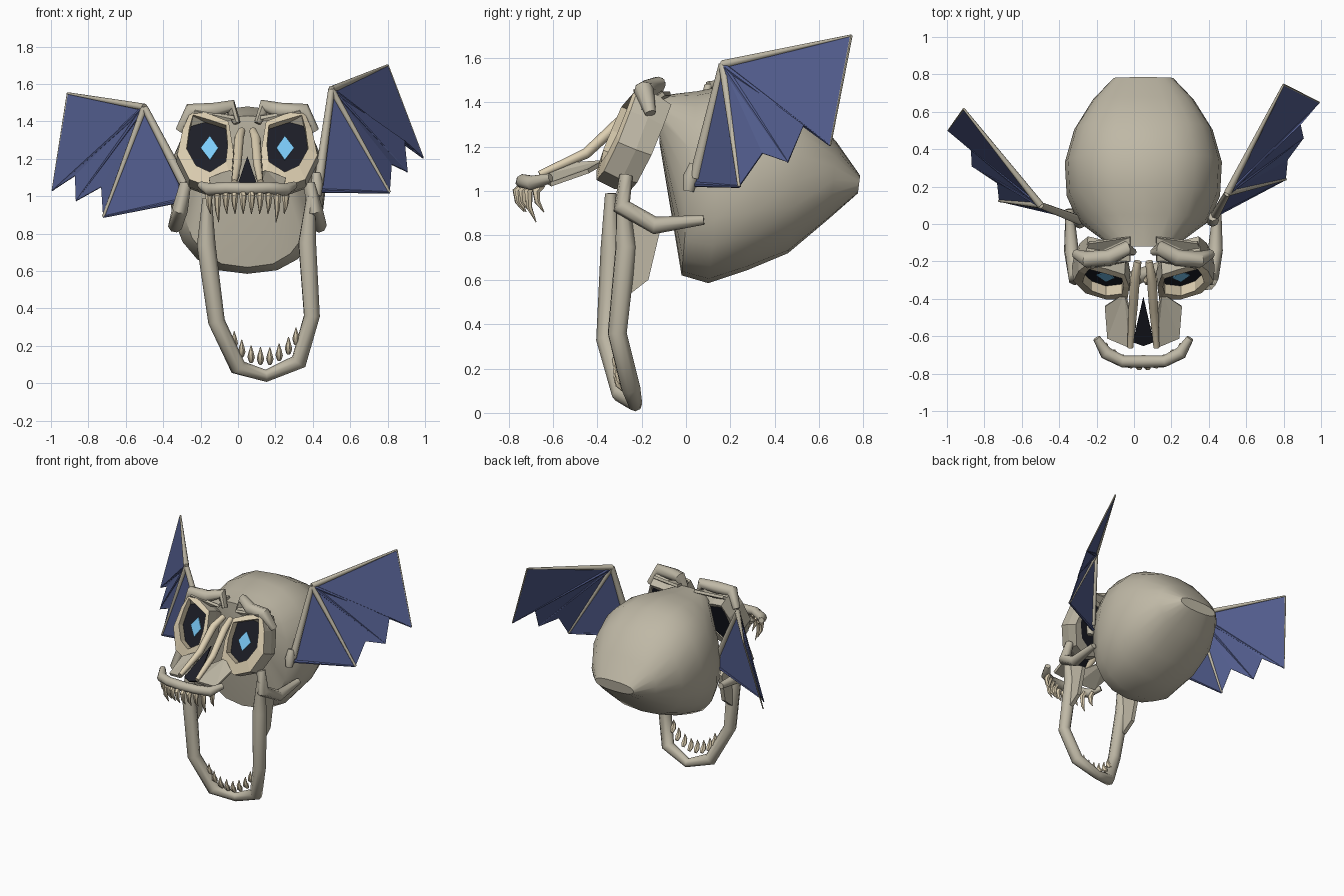
import bpy, bmesh, math
from mathutils import Vector as V

if "Cube" in bpy.data.objects:
    bpy.data.objects.remove(bpy.data.objects["Cube"])

CX = 0.05  # skull centre line


def mat(name, *c):
    m = bpy.data.materials.new(name)
    m.diffuse_color = (*c, 1)
    m.use_nodes = True
    m.node_tree.nodes["Principled BSDF"].inputs["Base Color"].default_value = m.diffuse_color
    return m


BONE = mat("bone", 0.52, 0.48, 0.38)
CREAM = mat("pale_bone", 0.72, 0.62, 0.44)
DARK = mat("dark", 0.012, 0.013, 0.02)
BLUE = mat("membrane", 0.085, 0.11, 0.27)
GLOW = mat("glow", 0.2, 0.6, 0.95)


def finish(name, bm, m, smooth=None):
    bmesh.ops.recalc_face_normals(bm, faces=bm.faces)
    me = bpy.data.meshes.new(name)
    bm.to_mesh(me)
    bm.free()
    ob = bpy.data.objects.new(name, me)
    bpy.context.collection.objects.link(ob)
    me.materials.append(m)
    if smooth:
        bpy.ops.object.select_all(action='DESELECT')
        ob.select_set(True)
        bpy.context.view_layer.objects.active = ob
        bpy.ops.object.shade_smooth_by_angle(angle=math.radians(smooth))
    return ob


def loft(name, rings, m, caps=True, smooth=None):
    bm = bmesh.new()
    vs = [[bm.verts.new(p) for p in r] for r in rings]
    n = len(vs[0])
    for a, b in zip(vs, vs[1:]):
        for i in range(n):
            bm.faces.new((a[i], a[(i + 1) % n], b[(i + 1) % n], b[i]))
    if caps:
        bm.faces.new(vs[0])
        bm.faces.new(vs[-1])
    return finish(name, bm, m, smooth)


def tube(name, pts, radii, m=BONE, n=8):
    pts = [V(p) for p in pts]
    if not isinstance(radii, (list, tuple)):
        radii = [radii] * len(pts)
    rings, side = [], None
    for i, p in enumerate(pts):
        t = (pts[min(i + 1, len(pts) - 1)] - pts[max(i - 1, 0)]).normalized()
        if side is None:
            side = t.orthogonal()
        side = (side - t * side.dot(t)).normalized()
        up = t.cross(side)
        rings.append([p + radii[i] * (side * math.cos(k * math.tau / n) + up * math.sin(k * math.tau / n))
                      for k in range(n)])
    return loft(name, rings, m, smooth=50)


def plate(name, pts, m, thick=0.012, fan=False):
    bm = bmesh.new()
    vs = [bm.verts.new(p) for p in pts]
    if fan:
        for a, b in zip(vs[1:], vs[2:]):
            bm.faces.new((vs[0], a, b))
    else:
        bm.faces.new(vs)
    ob = finish(name, bm, m)
    mod = ob.modifiers.new("thickness", 'SOLIDIFY')
    mod.thickness = thick
    mod.offset = 0
    return ob


# cranium: stations (top y, top z, bottom y, bottom z, half width)
rings = []
for ty, tz, by, bz, w in [(-.12, 1.43, -.12, 1.22, .17), (.05, 1.45, -.02, .62, .35), (.2, 1.48, .1, .585, .41),
                          (.38, 1.46, .28, .645, .42), (.55, 1.37, .46, .72, .37), (.68, 1.22, .65, .88, .27),
                          (.785, 1.07, .775, .99, .16)]:
    ring = []
    for k in range(20):
        a = k * math.tau / 20
        c, s = math.cos(a), math.sin(a)
        x = math.copysign(abs(c) ** .8, c) * w
        t = (1 + math.copysign(abs(s) ** .9, s)) / 2
        ring.append((CX + x, by + (ty - by) * t, bz + (tz - bz) * t))
    rings.append(ring)
loft("cranium", rings, BONE, smooth=40)

OUTER = [(.1, 1.4), (.2, 1.44), (.3, 1.46), (.345, 1.36), (.375, 1.22), (.31, 1.09), (.2, 1.05), (.085, 1.09), (.075, 1.25)]
HOLE = [(.115, 1.375), (.19, 1.4), (.29, 1.43), (.31, 1.36), (.325, 1.25), (.275, 1.16), (.2, 1.125), (.115, 1.18), (.105, 1.27)]

for s, side in ((-1, "left"), (1, "right")):
    def P(x, y, z):
        return V((CX + s * x, y, z))

    def face(outline, d, k=1.0):
        # point on the leaning eye plane, pushed back by d
        return [P(.21 + (x - .21) * k,
                  -.315 + (z - 1.26) * .42 + (x - .2) * .15 + d,
                  1.26 + (z - 1.26) * k - .4 * d) for x, z in outline]

    # eye socket with rim, dark cup and glowing pupil
    loft(f"{side}_socket_shell", [face(OUTER, 0), face(OUTER, .08, 1.04), face(OUTER, .15, .95), face(HOLE, .15)], BONE, False)
    loft(f"{side}_socket_rim", [face(HOLE, .05), face(HOLE, -.012), face(OUTER, 0)], CREAM, False)
    loft(f"{side}_eye_cup", [face(HOLE, .04), face(HOLE, .145)], DARK)
    plate(f"{side}_pupil", face([(.2, 1.335), (.25, 1.27), (.2, 1.205), (.155, 1.27)], .03), GLOW, .006)

    # brow ridge
    tube(f"{side}_brow", [P(.36, -.16, 1.35), P(.3, -.19, 1.455), P(.18, -.18, 1.455), P(.09, -.13, 1.48), P(.055, -.15, 1.39)],
         [.025, .045, .045, .04, .02])
    plate(f"{side}_brow_shelf", [P(.34, -.2, 1.37), P(.29, -.1, 1.44), P(.07, -.07, 1.44), P(.07, -.2, 1.42), P(.28, -.23, 1.46)], BONE, .02, True)

    # cheek arch
    tube(f"{side}_cheek_arch", [P(.33, -.27, 1.07), P(.36, -.29, .93), P(.385, -.14, .845), P(.395, .08, .87)],
         [.03, .043, .04, .022])

    # nose bridge and upper jaw plates
    tube(f"{side}_nose_bone", [P(.03, -.2, 1.35), P(.045, -.3, 1.31), P(.055, -.45, 1.17), P(.07, -.66, 1.075)],
         [.02, .026, .024, .016], CREAM)
    plate(f"{side}_upper_jaw_plate", [P(.1, -.37, 1.13), P(.205, -.44, 1.09), P(.19, -.61, 1.03), P(.07, -.66, 1.06), P(.045, -.55, 1.12)], BONE, .02, True)

# nose cavity
plate("nose_cavity", [(CX, -.39, 1.21), (CX + .055, -.63, 1.05), (CX, -.65, 1.04), (CX - .055, -.63, 1.05)], DARK, .01)

# upper jaw rim
tube("upper_jaw_rim", [(CX + x, y, z) for x, y, z in
                       [(-.25, -.61, 1.06), (-.2, -.69, 1.035), (-.11, -.735, 1.045), (0, -.735, 1.04),
                        (.11, -.735, 1.045), (.2, -.69, 1.035), (.25, -.61, 1.06)]],
     [.02, .035, .032, .034, .032, .035, .02])

# upper teeth
for i in range(10):
    u = -1 + 2 * i / 9
    x, y = .205 * u, -.755 + .09 * u * u
    ln = .16 if i in (1, 8) else .115
    tube(f"upper_tooth_{i}", [(CX + x, y + .02, 1.03), (CX + x, y - .01, 1.0), (CX + x, y - .005, 1.02 - ln * .6), (CX + x * .96, y + .025, 1.02 - ln)],
         [.016, .02, .013, .002], CREAM, 6)

# lower jaw, hanging open and slightly twisted
tube("lower_jaw", [(-.165, -.34, .99), (-.17, -.335, .74), (-.115, -.36, .33), (.0, -.29, .085), (.15, -.23, .04),
                   (.325, -.25, .115), (.395, -.31, .36), (.37, -.27, .75), (.39, -.29, 1.0)],
     [.025, .05, .045, .045, .033, .045, .045, .05, .025])
for side, x, y in (("left", -.165, -.04), ("right", .375, 0)):
    plate(f"{side}_jaw_blade", [(x, y - .27, .97), (x, y - .17, .84), (x - .005, y - .12, .81), (x, y - .17, .6), (x + .005, y - .26, .53)], BONE, .03)

# lower teeth
for i, (x, z) in enumerate([(-.02, .2), (.02, .155), (.07, .125), (.12, .115), (.17, .115), (.22, .135), (.27, .17), (.31, .22)]):
    y = -.31 + .02 * (i / 7)
    tube(f"lower_tooth_{i}", [(x, y + .02, z - .01), (x, y, z + .015), (x, y - .01, z + .04), (x, y - .005, z + .078)],
         [.012, .02, .014, .002], CREAM, 6)

# wings: wrist, shoulder, tip, then the scalloped edge back to the body
WINGS = {
    "right": [(.5, .165, 1.57), (.43, .04, 1.06), (.8, .745, 1.7), (.99, .65, 1.205), (.89, .53, 1.295),
              (.905, .46, 1.13), (.82, .345, 1.17), (.81, .24, 1.02), (.42, .04, 1.03)],
    "left": [(-.5, .1, 1.475), (-.29, .02, 1.07), (-.91, .615, 1.55), (-.993, .5, 1.03), (-.87, .4, 1.11),
             (-.865, .31, .975), (-.73, .22, 1.05), (-.72, .125, .89), (-.29, .03, .98)],
}
for side, pts in WINGS.items():
    wrist, shoulder, tip, p1, n1, p2, n2, p3, base = pts
    plate(f"{side}_wing_membrane", [wrist, tip, p1, n1, p2, n2, p3, base, shoulder], BLUE, .006, True)
    tube(f"{side}_wing_arm", [shoulder, wrist], [.026, .018])
    tube(f"{side}_wing_leading_edge", [wrist, tip], [.02, .006])
    tube(f"{side}_wing_finger_1", [wrist, p1], [.014, .004], BLUE, 6)
    tube(f"{side}_wing_finger_2", [wrist, p2], [.014, .004], BLUE, 6)
    tube(f"{side}_wing_finger_3", [wrist, p3], [.018, .008])
    tube(f"{side}_wing_tip_edge", [tip, p1], [.006, .004], BONE, 6)
    tube(f"{side}_wing_lower_edge", [base, p3], [.012, .006], BLUE, 6)
    # wing joint
    b = V(base)
    tube(f"{side}_wing_joint", [b + V((0, -.03, -.03)), b + V((0, -.02, .03)), b + V((0, 0, .09))], [.025, .035, .025])
